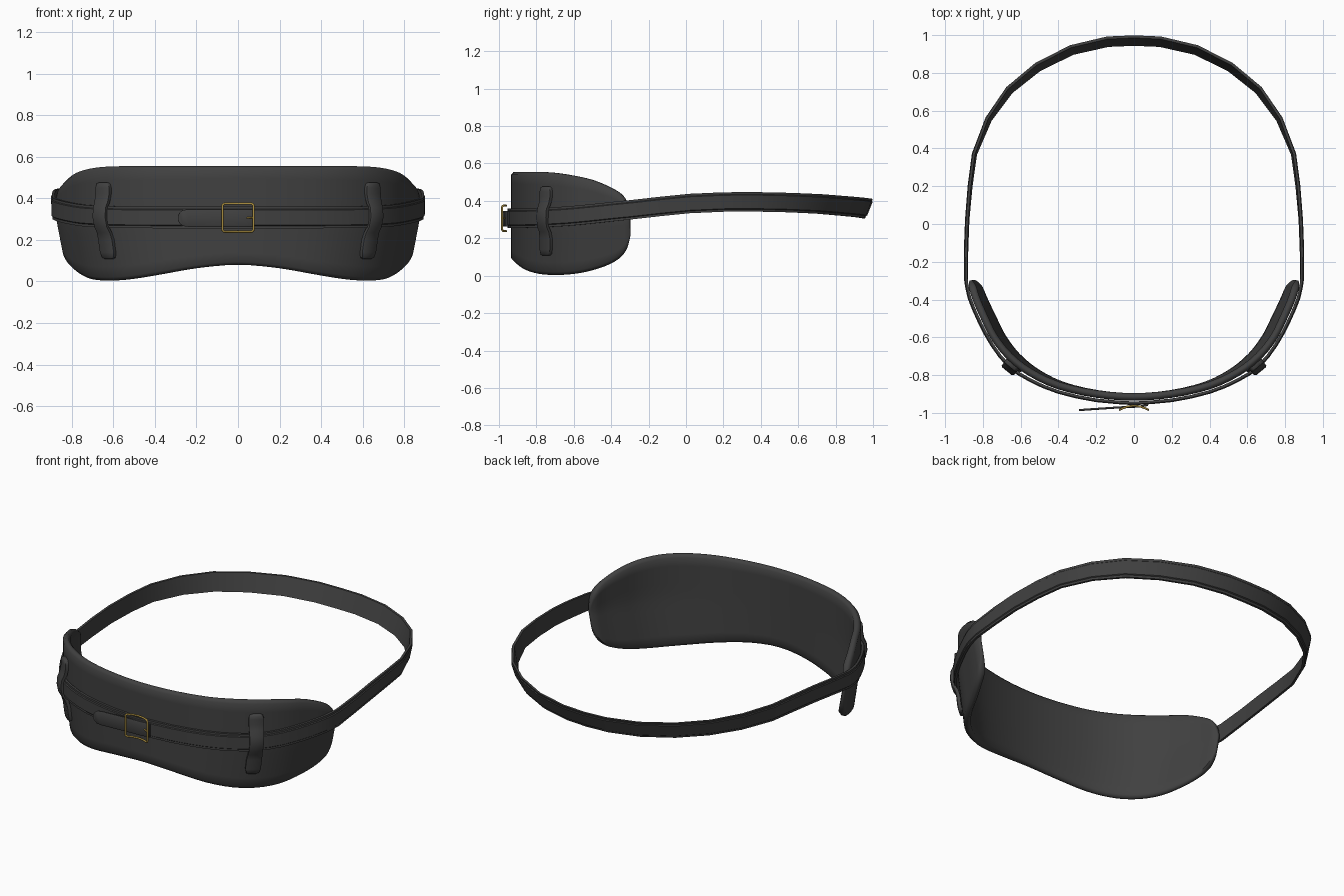
import bpy, bmesh, math
from mathutils import Vector

if "Cube" in bpy.data.objects:
    bpy.data.objects.remove(bpy.data.objects["Cube"])


def material(name, rgb):
    m = bpy.data.materials.new(name)
    m.diffuse_color = (*rgb, 1)
    m.use_nodes = True
    m.node_tree.nodes["Principled BSDF"].inputs["Base Color"].default_value = m.diffuse_color
    return m


LEATHER = material("charcoal leather", (0.052, 0.052, 0.052))
BRASS = material("brass", (0.42, 0.28, 0.05))


def make(name, rings, mat, closed=False, angle=35):
    """Skin a list of equal-length point rings; cap the ends when open."""
    bm = bmesh.new()
    rows = [[bm.verts.new(p) for p in r] for r in rings]
    n = len(rows[0])
    for i in range(len(rows) if closed else len(rows) - 1):
        a, b = rows[i], rows[(i + 1) % len(rows)]
        for j in range(n):
            k = (j + 1) % n
            bm.faces.new((a[j], a[k], b[k], b[j]))
    if not closed:
        bm.faces.new(rows[0])
        bm.faces.new(rows[-1])
    bmesh.ops.recalc_face_normals(bm, faces=bm.faces)
    me = bpy.data.meshes.new(name)
    bm.to_mesh(me)
    bm.free()
    ob = bpy.data.objects.new(name, me)
    bpy.context.collection.objects.link(ob)
    me.materials.append(mat)
    bpy.ops.object.select_all(action='DESELECT')
    bpy.context.view_layer.objects.active = ob
    ob.select_set(True)
    bpy.ops.object.shade_smooth_by_angle(angle=math.radians(angle))
    return ob


def spline(pts, steps):
    """Catmull-Rom through tuples of any length, open ended."""
    out = []
    for i in range(len(pts) - 1):
        p = [pts[max(0, i - 1)], pts[i], pts[i + 1], pts[min(len(pts) - 1, i + 2)]]
        for s in range(steps):
            t = s / steps
            out.append(tuple(0.5 * (2 * b + (c - a) * t + (2 * a - 5 * b + 4 * c - d) * t * t
                                    + (3 * b - a - 3 * c + d) * t ** 3) for a, b, c, d in zip(*p)))
    return out + [pts[-1]]


def mirrored(half):
    return [(-p[0], *p[1:]) for p in half[:0:-1]] + half


def outward(path, i, closed):
    n = len(path)
    a = path[(i - 1) % n if closed else max(i - 1, 0)]
    b = path[(i + 1) % n if closed else min(i + 1, n - 1)]
    return Vector((b[1] - a[1], a[0] - b[0], 0)).normalized()


# Curved pad: plan x, y with the bottom and top heights
pad_half = [(0, -.915, .08, .555), (.2, -.90, .065, .555), (.4, -.855, .033, .555),
            (.55, -.785, .011, .555), (.66, -.70, .004, .55), (.74, -.60, .01, .535),
            (.79, -.50, .03, .512), (.83, -.41, .062, .475), (.85, -.35, .10, .44),
            (.86, -.315, .15, .395), (.863, -.298, .21, .335)]
pad_path = spline(mirrored(pad_half), 3)
rings = []
for i, (x, y, zb, zt) in enumerate(pad_path):
    nrm = outward(pad_path, i, False)
    end = min(i, len(pad_path) - 1 - i)
    thick = .02 * min(1, .3 + .15 * end)
    ring = []
    for side in (1, -1):
        for j in range(13):
            v = j / 12 if side == 1 else 1 - j / 12
            if j in (0, 12):
                off = thick * .35
            else:
                off = thick
            z = zb + (zt - zb) * v
            if 0 < j < 12:                       # crowd end rows to round the rim
                z = zb + (zt - zb) * (.03 + .94 * (min(max(v, 0), 1) - 1 / 12) * 1.2)
            lean = 1 - .22 * max(0, .3 - z)      # lower edge tucks inward at the sides
            p = Vector((x, y, z)) + nrm * off * side
            ring.append((p.x * lean, p.y, p.z))
    rings.append(ring)
make("back_pad", rings, LEATHER, angle=60)

# Belt loop: plan x, y, centre height and sideways lean
front = [(0, -.948, .308, 0), (.2, -.932, .308, 0), (.4, -.888, .308, 0), (.55, -.825, .309, 0),
         (.66, -.752, .312, 0), (.75, -.64, .318, 0), (.82, -.51, .33, 0), (.87, -.39, .343, 0),
         (.888, -.3, .352, 0)]
rear = [(.888, -.14, .37, .05), (.882, .02, .386, .05), (.867, .2, .394, .08), (.844, .37, .395, .1),
        (.77, .555, .391, .2), (.66, .71, .384, .3), (.51, .832, .374, .35), (.33, .922, .366, .38),
        (.14, .966, .36, .4), (0, .972, .358, .4)]
half = spline(front, 2) + rear
loop = half + [(-p[0], *p[1:]) for p in half[-2:0:-1]]
section = [(-.008, -.052), (.006, -.052), (.006, -.040), (.011, -.036),
           (.011, .036), (.006, .040), (.006, .052), (-.008, .052)]
rings = []
for i, (x, y, z, lean) in enumerate(loop):
    n = outward(loop, i, True)
    rings.append([Vector((x, y, z + h)) + n * (o + lean * h) for o, h in section])
make("belt", rings, LEATHER, closed=True)

# Upright keeper loops that bulge over the belt, one on each side
for side, label in ((1, "right"), (-1, "left")):
    n = Vector((side * .64, -.77, 0)).normalized()
    t = Vector((-n.y, n.x, 0))
    rings = []
    # height, outward offset, half width
    prof = [(.108, .0, .022), (.115, .002, .036), (.14, .004, .043), (.20, .004, .043),
            (.235, .010, .040), (.262, .024, .039), (.31, .029, .039), (.355, .025, .039),
            (.385, .011, .041), (.42, .004, .043), (.45, .003, .043), (.47, .002, .036),
            (.477, .0, .022)]
    for z, o, w in prof:
        lean = 1 - .22 * max(0, .3 - z)
        c = Vector((side * .648 * lean, -.748, z)) + n * o
        rings.append([c + t * a * w + n * b for a, b in
                      ((-1, -.012), (-1, .006), (-.8, .011), (.8, .011), (1, .006), (1, -.012))])
    make(label + "_keeper", rings, LEATHER, angle=50)

# Loose strap tail with a rounded tip
rings = []
for x, y, h in [(.075, -.957, .042), (.03, -.966, .042), (-.03, -.968, .042), (-.09, -.971, .042),
                (-.24, -.981, .042), (-.265, -.983, .038), (-.282, -.984, .026), (-.29, -.984, .01)]:
    rings.append([(x, y + .005, .305 - h), (x, y - .003, .305 - h), (x, y - .006, .305 - h * .85),
                  (x, y - .006, .305 + h * .85), (x, y - .003, .305 + h), (x, y + .005, .305 + h)])
make("strap_tail", rings, LEATHER)


def tube(name, path, r, closed):
    """Round brass rod following points that face the front."""
    rings = []
    n = len(path)
    for i, p in enumerate(path):
        a = path[(i - 1) % n if closed else max(i - 1, 0)]
        b = path[(i + 1) % n if closed else min(i + 1, n - 1)]
        d = (b - a).normalized()
        u = d.cross(Vector((0, 1, 0))).normalized()
        w = d.cross(u)
        rings.append([p + (u * math.cos(k * math.tau / 8) + w * math.sin(k * math.tau / 8)) * r
                      for k in range(8)])
    make(name, rings, BRASS, closed, 60)


# Buckle frame: rounded rectangle bowed forward at both sides
def bow(x, z):
    return Vector((x, -.962 - .022 * (x / .076) ** 2, z))


outline = []
for cx, cz, start in ((1, 1, 0), (-1, 1, 90), (-1, -1, 180), (1, -1, 270)):
    for k in range(4):
        a = math.radians(start + k * 30)
        outline.append(bow(cx * .062 + .013 * math.cos(a), .307 + cz * .055 + .013 * math.sin(a)))
    if start in (0, 180):                         # extra points along the long bars
        outline += [bow(cx * f, .307 + cz * .068) for f in (.035, 0, -.035)]
tube("buckle_frame", outline, .0055, True)

# Buckle prong resting on the frame
tube("buckle_prong", [Vector((.042, -.966, .306)), Vector((.058, -.976, .306)),
                      Vector((.078, -.983, .306))], .004, False)
